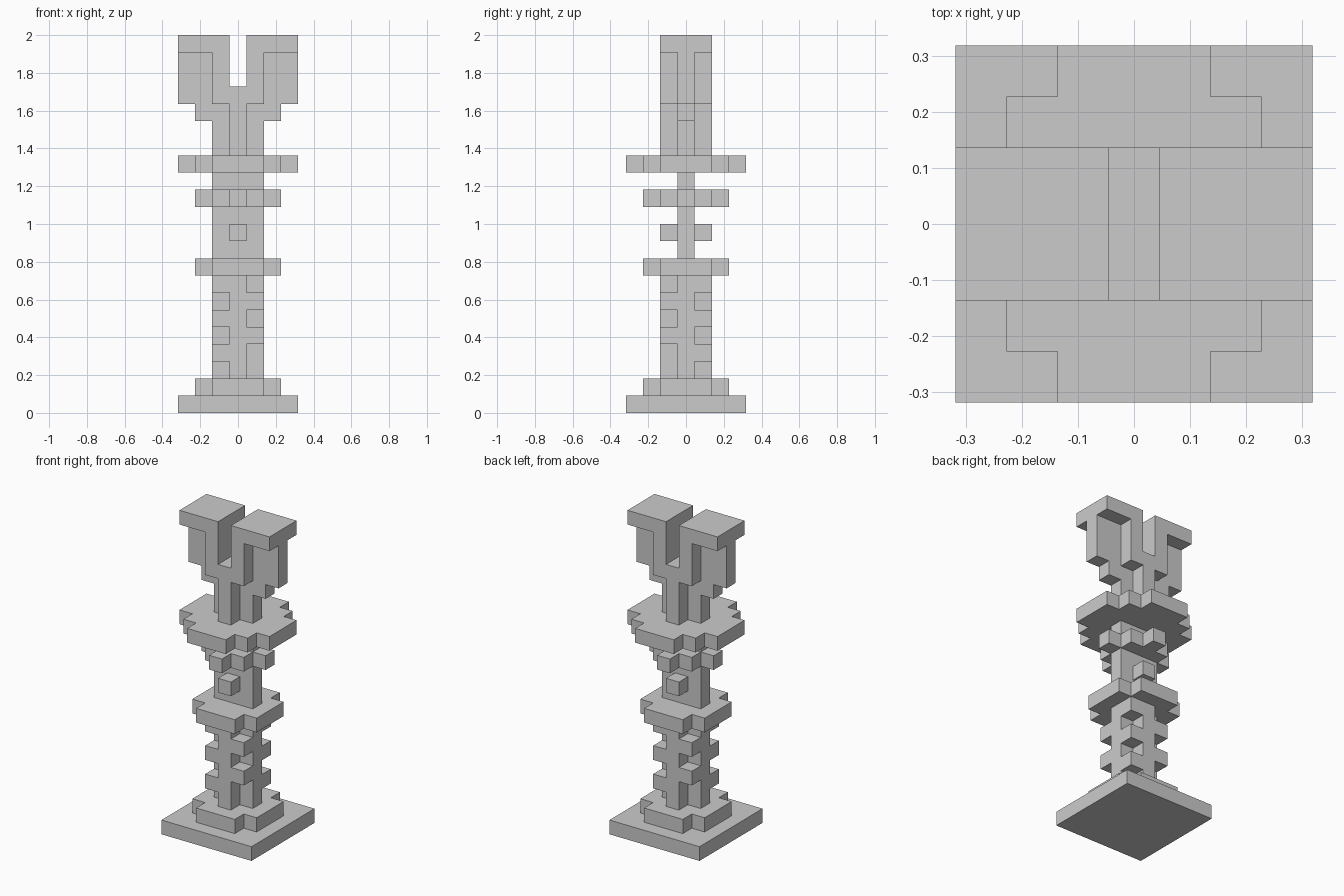
import bpy, bmesh
from mathutils import Vector

if "Cube" in bpy.data.objects:
    bpy.data.objects.remove(bpy.data.objects["Cube"])

U = 2 / 22  # edge of one block


def block(xs, ys, zs):
    """Set of block cells filling inclusive ranges."""
    return {(x, y, z)
            for x in range(xs[0], xs[1] + 1)
            for y in range(ys[0], ys[1] + 1)
            for z in range(zs[0], zs[1] + 1)}


def stepped_disc(radius, limit, z):
    """Square plate with stair-stepped corners."""
    return {c for c in block((-radius, radius), (-radius, radius), (z, z))
            if abs(c[0]) + abs(c[1]) <= limit}


def build(name, cells):
    """Closed, flat-faced shell around the block cells."""
    bm = bmesh.new()
    for cell in cells:
        for axis in range(3):
            for sign in (-1, 1):
                n = [0, 0, 0]
                n[axis] = sign
                if tuple(a + b for a, b in zip(cell, n)) in cells:
                    continue
                n = Vector(n)
                u = Vector((0, 0, 0))
                u[(axis + 1) % 3] = 1
                v = n.cross(u)
                mid = Vector(cell) + Vector((0, 0, 0.5)) + n / 2
                corners = [mid + (a * u + b * v) / 2
                           for a, b in ((-1, -1), (1, -1), (1, 1), (-1, 1))]
                bm.faces.new([bm.verts.new(p * U) for p in corners])
    bmesh.ops.remove_doubles(bm, verts=bm.verts, dist=1e-4)
    bmesh.ops.dissolve_limit(bm, angle_limit=0.01, verts=bm.verts, edges=bm.edges)
    mesh = bpy.data.meshes.new(name)
    bm.to_mesh(mesh)
    bm.free()
    obj = bpy.data.objects.new(name, mesh)
    bpy.context.collection.objects.link(obj)


# Foot: square slab and stepped plinth
build("base_slab", block((-3, 3), (-3, 3), (0, 0)))
build("plinth", stepped_disc(2, 3, 1))

# Lower column: cross-shaped shaft with corner studs alternating by height
column = block((-1, 1), (0, 0), (2, 7)) | block((0, 0), (-1, 1), (2, 7))
for s in (-1, 1):
    column |= {(s, s, z) for z in (3, 5, 7)}
    column |= {(s, -s, z) for z in (4, 6)}
build("lower_column", column)

build("middle_collar", stepped_disc(2, 3, 8))

# Flat neck with a stud front and back, and a diamond ring
build("neck", block((-1, 1), (0, 0), (9, 13)) | block((0, 0), (-1, 1), (10, 10))
      | stepped_disc(2, 2, 12))

build("upper_collar", stepped_disc(3, 4, 14))

# Forked head: cross-shaped stem opening into two capped prongs
head = block((-1, 1), (0, 0), (15, 16)) | block((0, 0), (-1, 1), (15, 17))
head |= block((-2, 2), (0, 0), (17, 17))
head |= block((-3, 3), (0, 0), (18, 20)) | block((-1, 1), (-1, 1), (18, 20))
head |= block((-3, 3), (-1, 1), (21, 21))
head -= block((0, 0), (-1, 1), (19, 21))
build("forked_head", head)
